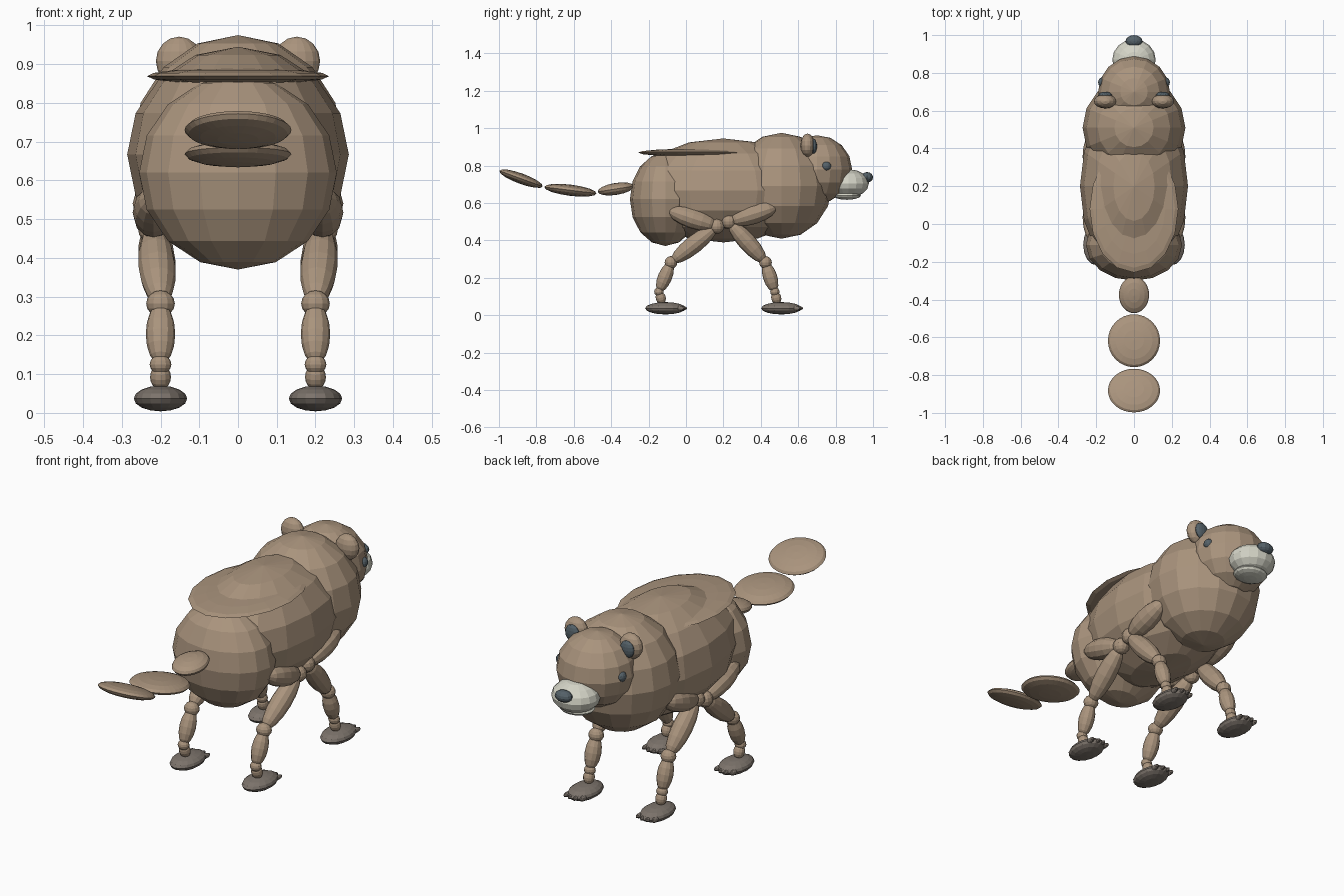
import bpy, math
from mathutils import Vector

if "Cube" in bpy.data.objects:
    bpy.data.objects.remove(bpy.data.objects["Cube"])


def material(name, rgb):
    m = bpy.data.materials.new(name)
    m.diffuse_color = (*rgb, 1)
    m.use_nodes = True
    m.node_tree.nodes["Principled BSDF"].inputs["Base Color"].default_value = m.diffuse_color
    return m


FUR = material("brown fur", (0.40, 0.295, 0.205))
PAW = material("grey paw", (0.205, 0.175, 0.15))
PALE = material("pale muzzle", (0.66, 0.66, 0.57))
DARK = material("slate dark", (0.09, 0.12, 0.14))


def ellipsoid(name, loc, radii, mat, rot=(0, 0, 0), seg=16, rings=8):
    """Faceted ellipsoid with its poles on local z."""
    bpy.ops.mesh.primitive_uv_sphere_add(segments=seg, ring_count=rings, radius=1,
                                         location=loc, rotation=rot)
    ob = bpy.context.object
    ob.name = name
    ob.scale = radii
    ob.data.materials.append(mat)
    return ob


def spindle(name, a, b, radius, mat):
    """Ellipsoid stretched between two points."""
    a, b = Vector(a), Vector(b)
    d = b - a
    rot = d.to_track_quat('Z', 'Y').to_euler()
    return ellipsoid(name, (a + b) / 2, (radius, radius, d.length / 2), mat, rot, 12, 8)


# Body masses
ellipsoid("torso", (0, 0.2, 0.667), (0.286, 0.48, 0.278), FUR)
ellipsoid("rump", (0, -0.11, 0.62), (0.255, 0.19, 0.25), FUR)
ellipsoid("chest", (0, 0.51, 0.692), (0.272, 0.27, 0.283), FUR)
ellipsoid("back_plate", (0, 0.08, 0.869), (0.235, 0.337, 0.022), FUR)

# Head, muzzle and nose
ellipsoid("head", (0, 0.70, 0.78), (0.19, 0.188, 0.182), FUR)
ellipsoid("muzzle", (0, 0.87, 0.705), (0.115, 0.108, 0.075), PALE)
ellipsoid("lower_jaw", (0, 0.86, 0.641), (0.085, 0.075, 0.024), PALE)
ellipsoid("nose", (0, 0.968, 0.737), (0.045, 0.032, 0.028), DARK, seg=12)

# Flat tail in three overlapping paddles: centre y, z, radii, tilt in degrees
for name, y, z, radii, tilt in (
        ("tail_base", -0.375, 0.675, (0.08, 0.098, 0.032), 9),
        ("tail_middle", -0.618, 0.668, (0.138, 0.141, 0.03), -7),
        ("tail_tip", -0.882, 0.73, (0.138, 0.123, 0.028), -20)):
    ellipsoid(name, (0, y, z), radii, FUR, (math.radians(tilt), 0, 0), 32, 8)

# Leg joints as (y, z): shoulder end, elbow, knee, ankle, heel, foot centre
LEGS = {
    "front": ((0.485, 0.58), (0.23, 0.50), (0.425, 0.282), (0.475, 0.125),
              (0.49, 0.06), (0.51, 0.037)),
    "hind": ((-0.095, 0.56), (0.165, 0.475), (-0.08, 0.282), (-0.145, 0.125),
             (-0.125, 0.06), (-0.11, 0.037)),
}

for side, s in (("right", 1), ("left", -1)):
    # Eyes and ears
    ellipsoid(f"eye_{side}", (s * 0.168, 0.75, 0.796), (0.022, 0.026, 0.025), DARK, seg=12)
    ellipsoid(f"ear_{side}", (s * 0.152, 0.65, 0.908), (0.06, 0.038, 0.063), FUR)
    ellipsoid(f"inner_ear_{side}", (s * 0.152, 0.682, 0.903), (0.038, 0.018, 0.042), DARK)

    for leg, (top, elbow, knee, ankle, heel, foot) in LEGS.items():
        tag = f"{leg}_{side}"
        x = s * 0.2

        def p(yz, px=x):
            return (px, *yz)

        xo = s * 0.218
        spindle(f"shoulder_{tag}", p(top, xo), p(elbow, xo), 0.054, FUR)
        ellipsoid(f"elbow_{tag}", p(elbow, xo), (0.04,) * 3, FUR, seg=12)
        spindle(f"upper_leg_{tag}", p(elbow, xo), p(knee), 0.048, FUR)
        ellipsoid(f"knee_{tag}", p(knee), (0.037, 0.034, 0.034), FUR, seg=12)
        spindle(f"shin_{tag}", p(knee), p(ankle), 0.038, FUR)
        ellipsoid(f"ankle_{tag}", p(ankle), (0.028, 0.025, 0.025), FUR, seg=12)
        spindle(f"pastern_{tag}", p(ankle), p(heel), 0.027, FUR)
        # Paw with four toes fanned along its leading edge
        ellipsoid(f"paw_{tag}", p(foot), (0.069, 0.108, 0.033), PAW)
        for i in range(4):
            t = i - 1.5
            ellipsoid(f"toe_{tag}_{i + 1}",
                      (x + t * 0.027, foot[0] + 0.086 - abs(t) * 0.009, 0.037),
                      (0.013, 0.035, 0.013), PAW, (0, 0, -t * 0.12), 8, 6)
